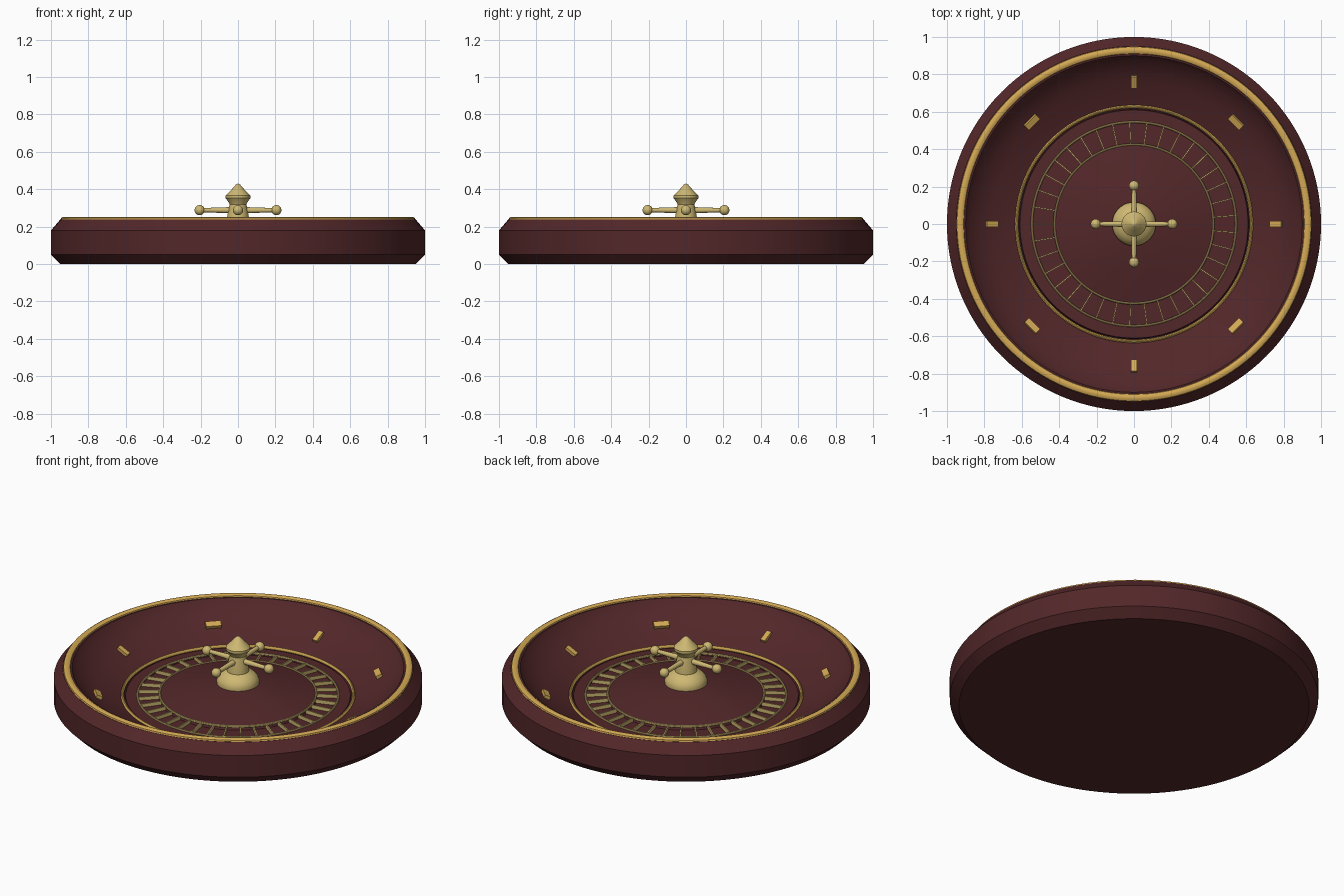
import bpy, math
from mathutils import Matrix, Vector

cube = bpy.data.objects.get("Cube")
if cube:
    bpy.data.objects.remove(cube, do_unlink=True)


def material(name, color):
    m = bpy.data.materials.new(name)
    m.use_nodes = True
    m.diffuse_color = (*color, 1)
    m.node_tree.nodes["Principled BSDF"].inputs["Base Color"].default_value = (*color, 1)
    return m


wood = material("dark_mahogany", (0.085, 0.02, 0.022))
gold = material("polished_gold", (0.66, 0.40, 0.09))
brass = material("pale_brass", (0.62, 0.48, 0.17))


def finish(obj, name, mat):
    obj.name = name
    obj.data.materials.append(mat)
    bpy.ops.object.select_all(action="DESELECT")
    obj.select_set(True)
    bpy.context.view_layer.objects.active = obj
    bpy.ops.object.shade_smooth_by_angle(angle=math.radians(32))
    return obj


def lathe(name, profile, mat, steps=128, closed=False):
    """Revolve (radius, z) points about z; points at radius 0 become poles."""
    verts, faces, rows = [], [], []
    for r, z in profile:
        n = 1 if r == 0 else steps
        rows.append([len(verts) + i for i in range(n)])
        verts += [(r * math.cos(math.tau * i / n), r * math.sin(math.tau * i / n), z)
                  for i in range(n)]
    pairs = list(zip(rows, rows[1:]))
    if closed:
        pairs.append((rows[-1], rows[0]))
    for a, b in pairs:
        for i in range(steps):
            j = (i + 1) % steps
            quad = [a[i % len(a)], a[j % len(a)], b[j % len(b)], b[i % len(b)]]
            faces.append(list(dict.fromkeys(quad)))
    mesh = bpy.data.meshes.new(name)
    mesh.from_pydata(verts, [], faces)
    obj = bpy.data.objects.new(name, mesh)
    bpy.context.collection.objects.link(obj)
    return finish(obj, name, mat)


def ring(name, radius, z, half_width, half_height, mat):
    """Rounded band with an elliptical section."""
    section = [(radius + half_width * math.cos(math.tau * k / 10),
                z + half_height * math.sin(math.tau * k / 10)) for k in range(10)]
    return lathe(name, section, mat, closed=True)


def block(name, size, radius, z, angle, mat, tilt=0.0, spin=0.0):
    """Box placed at a polar position, tilted along the radius and spun flat."""
    bpy.ops.mesh.primitive_cube_add(size=1)
    obj = bpy.context.object
    obj.data.transform(Matrix.Rotation(angle, 4, "Z")
                       @ Matrix.Translation((radius, 0, z))
                       @ Matrix.Rotation(-tilt, 4, "Y")
                       @ Matrix.Rotation(spin, 4, "Z")
                       @ Matrix.Diagonal((*size, 1)))
    return finish(obj, name, mat)


# Wooden bowl: chamfered outside, sloping ball track inside
lathe("bowl", [(0, 0), (0.95, 0), (1, 0.05), (1, 0.18), (0.95, 0.238), (0.90, 0.24),
               (0.88, 0.21), (0.82, 0.163), (0.76, 0.126), (0.63, 0.075),
               (0.62, 0.05), (0, 0.05)], wood)

# Spinning wheel head with pocket channel and central cone
lathe("wheel_head", [(0.615, 0.045), (0.61, 0.075), (0.55, 0.075), (0.545, 0.062),
                     (0.43, 0.066), (0.42, 0.088), (0.25, 0.128), (0.1, 0.155),
                     (0, 0.16)], wood)

# Gold trim
lathe("rim_band", [(0.95, 0.232), (0.946, 0.246), (0.935, 0.252), (0.922, 0.252),
                   (0.911, 0.246), (0.906, 0.232)], gold, closed=True)
ring("track_ring", 0.627, 0.078, 0.009, 0.010, gold)
ring("pocket_outer_ring", 0.545, 0.076, 0.006, 0.007, brass)
ring("pocket_inner_ring", 0.425, 0.086, 0.006, 0.007, brass)

# Pocket dividers
POCKETS = 37
for i in range(POCKETS):
    block(f"pocket_divider_{i + 1}", (0.118, 0.007, 0.022), 0.485, 0.074,
          math.pi + math.tau * i / POCKETS, brass, tilt=-0.07)

# Ball deflectors, alternately radial and tangential
for i in range(8):
    across = i % 2
    block(f"deflector_{i + 1}", (0.085, 0.036, 0.022) if across else (0.07, 0.03, 0.022),
          0.772 if across else 0.76, 0.142 if across else 0.134,
          math.tau * i / 8, gold, tilt=0.45, spin=across * math.pi / 2)

# Turned hub with pointed finial
lathe("hub", [(0, 0.14), (0.115, 0.145), (0.117, 0.165), (0.108, 0.19), (0.085, 0.212),
              (0.06, 0.225), (0.057, 0.26), (0.045, 0.318), (0.05, 0.33), (0.066, 0.352),
              (0.066, 0.366), (0.035, 0.398), (0.012, 0.424), (0, 0.43)], brass, steps=48)

# Four tapered handles with ball ends
ARM_Z = 0.288
for i in range(4):
    turn = Matrix.Rotation(math.tau * i / 4, 4, "Z")
    bpy.ops.mesh.primitive_cone_add(vertices=20, radius1=0.017, radius2=0.011, depth=0.18)
    arm = bpy.context.object
    arm.data.transform(turn @ Matrix.Translation((0.11, 0, ARM_Z))
                       @ Matrix.Rotation(math.pi / 2, 4, "Y"))
    finish(arm, f"handle_arm_{i + 1}", brass)
    bpy.ops.mesh.primitive_uv_sphere_add(segments=24, ring_count=14, radius=0.027)
    ball = bpy.context.object
    ball.data.transform(Matrix.Translation(turn @ Vector((0.205, 0, ARM_Z))))
    finish(ball, f"handle_ball_{i + 1}", brass)
